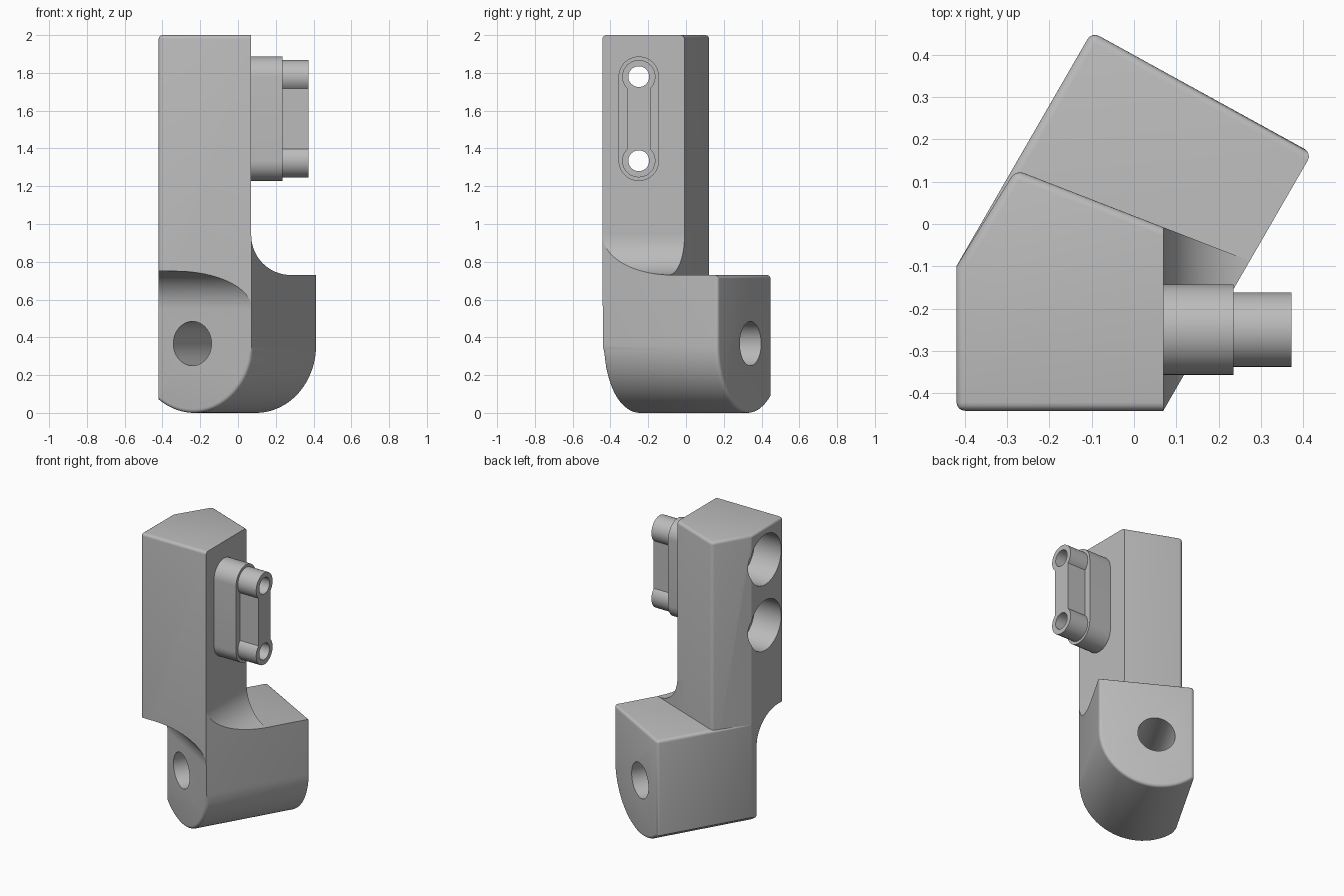
import bpy, bmesh
from math import sin, cos, pi, radians, asin
from mathutils import Vector

if "Cube" in bpy.data.objects:
    bpy.data.objects.remove(bpy.data.objects["Cube"], do_unlink=True)

GREY = bpy.data.materials.new("plain_grey")
GREY.use_nodes = True
GREY.diffuse_color = (0.5, 0.5, 0.5, 1)
GREY.node_tree.nodes["Principled BSDF"].inputs["Base Color"].default_value = (0.5, 0.5, 0.5, 1)

# The hinge runs along V; U points across it, both in the ground plane
U = Vector((cos(radians(30)), -sin(radians(30)), 0))
V = Vector((sin(radians(30)), cos(radians(30)), 0))
X, Y, Z = Vector((1, 0, 0)), Vector((0, 1, 0)), Vector((0, 0, 1))
U_LEFT, U_RIGHT, V_FRONT = -0.314, 0.281, -0.346
X_LEFT, X_RIGHT, Y_FRONT = -0.42, 0.07, -0.442
SHELF = 0.73
HOLE_Y, HOLES_Z = -0.25, (1.335, 1.78)


def arc(cx, cy, r, a0, a1, n=24):
    angles = [radians(a0 + (a1 - a0) * i / n) for i in range(n + 1)]
    return [(cx + r * cos(a), cy + r * sin(a)) for a in angles]


def prism(profile, a, b, along, start, end):
    """Extrude a 2D profile in the a/b plane from start to end."""
    bm = bmesh.new()
    rings = [[bm.verts.new(a * p + b * q + along * h) for p, q in profile] for h in (start, end)]
    bm.faces.new(rings[0])
    bm.faces.new(rings[1])
    n = len(profile)
    for i in range(n):
        j = (i + 1) % n
        bm.faces.new((rings[0][i], rings[0][j], rings[1][j], rings[1][i]))
    bmesh.ops.recalc_face_normals(bm, faces=bm.faces)
    return bm


def bevel(bm, rule, width=0.02):
    edges = [e for e in bm.edges if rule(*[v.co for v in e.verts])]
    bmesh.ops.bevel(bm, geom=edges, offset=width, segments=4, profile=0.5, affect='EDGES')


def trim(bm, point, normal):
    """Remove everything on the normal's side of a plane and close the cut."""
    geom = bm.verts[:] + bm.edges[:] + bm.faces[:]
    cut = bmesh.ops.bisect_plane(bm, geom=geom, plane_co=point, plane_no=normal, clear_outer=True)
    edges = [g for g in cut["geom_cut"] if isinstance(g, bmesh.types.BMEdge)]
    bmesh.ops.holes_fill(bm, edges=edges)


def add(name, bm):
    bmesh.ops.recalc_face_normals(bm, faces=bm.faces)
    mesh = bpy.data.meshes.new(name)
    bm.to_mesh(mesh)
    bm.free()
    mesh.materials.append(GREY)
    obj = bpy.data.objects.new(name, mesh)
    bpy.context.collection.objects.link(obj)
    return obj


def boolean(obj, bm, operation='DIFFERENCE'):
    tool = add("helper", bm)
    tool.hide_render = True
    mod = obj.modifiers.new("cut", 'BOOLEAN')
    mod.operation, mod.object, mod.solver = operation, tool, 'EXACT'
    bpy.context.view_layer.objects.active = obj
    bpy.ops.object.modifier_apply(modifier=mod.name)
    bpy.data.objects.remove(tool, do_unlink=True)


def rod(y, z, r, x0, x1):
    return prism(arc(y, z, r, 0, 352.5, 47), Y, Z, X, x0, x1)


# Column: five-sided post with softened top and outer edges
BACK_A, BACK_B = Vector((-0.28, 0.128, 0)), Vector((X_RIGHT, -0.008, 0))
outline = [(X_LEFT, Y_FRONT), (X_RIGHT, Y_FRONT), BACK_B.xy, BACK_A.xy, (X_LEFT, -0.10)]
bm = prism(outline, X, Y, Z, 0.5, 2)


def column_edge(p, q):
    if p.x > 0.06 and q.x > 0.06:
        return False
    if p.z > 1.9 and q.z > 1.9:
        return True
    upright = (p.xy - q.xy).length < 0.001
    return upright and (p.y < -0.4 or p.y > 0.1)


bevel(bm, column_edge)
column = add("column", bm)

# Rounded undercut where the column overhangs the hinge front
under = [(-1, 0.3), (V_FRONT, 0.3)] + arc(V_FRONT - 0.2, 0.55, 0.2, 0, 90) + [(-1, 0.75)]
boolean(column, prism(under, V, Z, U, -1, 1))

# Bolt holes with wide recesses on the outer side
for z in HOLES_Z:
    boolean(column, rod(HOLE_Y, z, 0.17, -0.7, -0.22))
    boolean(column, rod(HOLE_Y, z, 0.055, -0.5, 0.5))

# Hinge block: D-shaped section with an off-centre round bottom
R = 0.36
HUB_U = U_RIGHT - R
left_angle = -180 + asin((R * R - (U_LEFT - HUB_U) ** 2) ** 0.5 / R) * 180 / pi
section = arc(HUB_U, R, R, 0, left_angle, 32) + [(U_LEFT, SHELF), (U_RIGHT, SHELF)]
bm = prism(section, U, Z, V, V_FRONT, 0.35)
for v in bm.verts:
    if v.co.dot(V) > 0:
        v.co += V * 0.02 * v.co.dot(U)


def hinge_edge(p, q):
    if p.dot(V) > 0.3 and q.dot(V) > 0.3:
        return True
    if p.dot(V) < -0.3 and q.dot(V) < -0.3:
        return max(p.z, q.z) < 0.34
    return min(p.z, q.z) > 0.7 and p.dot(U) < 0


bevel(bm, hinge_edge)
trim(bm, X * X_LEFT, -X)
hinge = add("hinge_block", bm)
boolean(hinge, prism(arc(HUB_U, 0.367, 0.117, 0, 352.5, 47), U, Z, V, -1, 1))

# Concave fillet between the column side and the hinge shelf
r = 0.21
curve = arc(X_RIGHT + r, SHELF + r, r, 180, 270) + [(X_RIGHT + r, 0.7), (0, 0.7), (0, SHELF + r)]
bm = prism(curve, X, Z, Y, -0.6, 0.2)
back_dir = BACK_B - BACK_A
trim(bm, BACK_B, Vector((-back_dir.y, back_dir.x, 0)))
trim(bm, U * U_RIGHT, U)
trim(bm, V * V_FRONT, -V)
fillet = add("shelf_fillet", bm)

# Side mount: slotted base, then two bosses joined by a web
low, high = HOLES_Z
slot = arc(HOLE_Y, high, 0.107, 0, 180) + arc(HOLE_Y, low, 0.107, 180, 360)
mount_base = add("mount_base", prism(slot, Y, Z, X, X_RIGHT - 0.01, 0.235))
web = [(HOLE_Y + s * 0.063, z) for s, z in ((-1, low), (1, low), (1, high), (-1, high))]
mount_key = add("mount_key", prism(web, Y, Z, X, 0.225, 0.373))
for z in HOLES_Z:
    boolean(mount_key, rod(HOLE_Y, z, 0.088, 0.225, 0.373), 'UNION')
for part in (mount_base, mount_key):
    for z in HOLES_Z:
        boolean(part, rod(HOLE_Y, z, 0.055, -0.5, 0.5))

# Smooth curved faces, keep hard edges
bpy.ops.object.select_all(action='DESELECT')
for part in (column, hinge, fillet, mount_base, mount_key):
    part.select_set(True)
bpy.context.view_layer.objects.active = column
bpy.ops.object.shade_smooth_by_angle(angle=radians(30))
